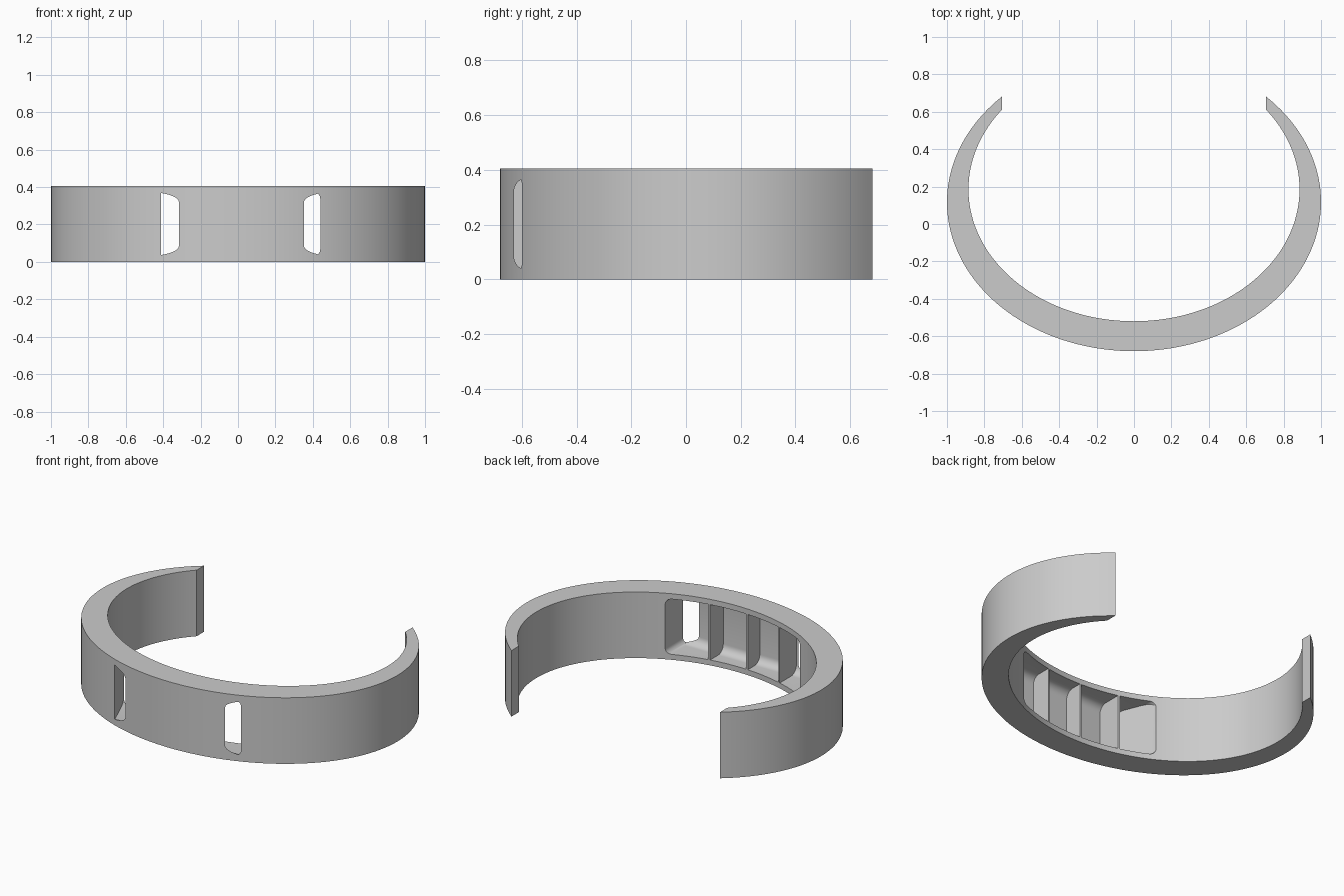
import bpy, bmesh
from math import sin, cos, pi, acos, radians
from mathutils import Matrix

cube = bpy.data.objects.get("Cube")
if cube:
    bpy.data.objects.remove(cube, do_unlink=True)

HEIGHT = 0.405
END_X = 0.707
BACK_Y = -0.634      # flat floor of the pocket
Z0, Z1 = 0.033, 0.372

grey = bpy.data.materials.new("satin_grey")
grey.use_nodes = True
grey.diffuse_color = (0.6, 0.6, 0.6, 1)
grey.node_tree.nodes["Principled BSDF"].inputs["Base Color"].default_value = (0.6, 0.6, 0.6, 1)


def prism(name, outline, offset):
    """Extrude a closed 3D outline along an offset."""
    bm = bmesh.new()
    face = bm.faces.new([bm.verts.new(p) for p in outline])
    new = bmesh.ops.extrude_face_region(bm, geom=[face])["geom"]
    verts = [g for g in new if isinstance(g, bmesh.types.BMVert)]
    bmesh.ops.translate(bm, verts=verts, vec=offset)
    bmesh.ops.recalc_face_normals(bm, faces=bm.faces)
    mesh = bpy.data.meshes.new(name)
    bm.to_mesh(mesh)
    bm.free()
    obj = bpy.data.objects.new(name, mesh)
    bpy.context.collection.objects.link(obj)
    mesh.materials.append(grey)
    return obj


def combine(target, tool, operation):
    """Apply a boolean and discard the helper."""
    tool.hide_render = True
    mod = target.modifiers.new("cut", "BOOLEAN")
    mod.operation, mod.object, mod.solver = operation, tool, "EXACT"
    bpy.context.view_layer.objects.active = target
    bpy.ops.object.modifier_apply(modifier=mod.name)
    bpy.data.objects.remove(tool, do_unlink=True)


def corner(u, v, r, start, steps=8):
    """Quarter arc for a rounded corner, counterclockwise."""
    return [(u + r * cos(start + pi / 2 * i / steps),
             v + r * sin(start + pi / 2 * i / steps)) for i in range(steps + 1)]


def arc(a, b, cy, steps=120):
    """Elliptical arc through the front, between the two blunt ends."""
    t = acos(END_X / a)
    return [(a * cos(t - (pi + 2 * t) * i / steps),
             cy + b * sin(t - (pi + 2 * t) * i / steps), 0) for i in range(steps + 1)]


# Open band, thicker at the front than at the ends
band = prism("band", arc(1, 0.797, 0.117) + arc(0.885, 0.7056, 0.1856)[::-1], (0, 0, HEIGHT))

# Pocket: rounded front outline intersected with a filleted depth profile
r, xa, xb = 0.035, -0.495, 0.44
outline = (corner(xb - r, Z1 - r, r, 0) + corner(xa + r, Z1 - r, r, pi / 2)
           + corner(xa + r, Z0 + r, r, pi) + corner(xb - r, Z0 + r, r, 1.5 * pi))
pocket = prism("pocket", [(u, -0.8, v) for u, v in outline], (0, 0.6, 0))
f = 0.05
profile = (corner(BACK_Y + f, Z1 - f, f, pi / 2) + corner(BACK_Y + f, Z0 + f, f, pi)
           + [(-0.1, Z0), (-0.1, Z1)])
depth = prism("depth_profile", [(-1, u, v) for u, v in profile], (2, 0, 0))
depth.data.transform(Matrix.Rotation(radians(0.9), 4, "Z"))
combine(pocket, depth, "INTERSECT")

# Slanted end wall and three thin dividers stay solid
wedge = prism("end_wall", [(-0.495, -0.4, -1), (-0.374, -0.7, -1), (-0.7, -0.7, -1),
                           (-0.7, -0.4, -1)], (0, 0, 3))
combine(pocket, wedge, "DIFFERENCE")
for x in (-0.295, -0.05, 0.195):
    slab = prism("divider", [(x - 0.006, -1, -1), (x + 0.006, -1, -1),
                             (x + 0.006, 0, -1), (x - 0.006, 0, -1)], (0, 0, 3))
    combine(pocket, slab, "DIFFERENCE")
combine(band, pocket, "DIFFERENCE")

bpy.ops.object.select_all(action="DESELECT")
band.select_set(True)
bpy.context.view_layer.objects.active = band
bpy.ops.object.shade_smooth_by_angle(angle=radians(25))
